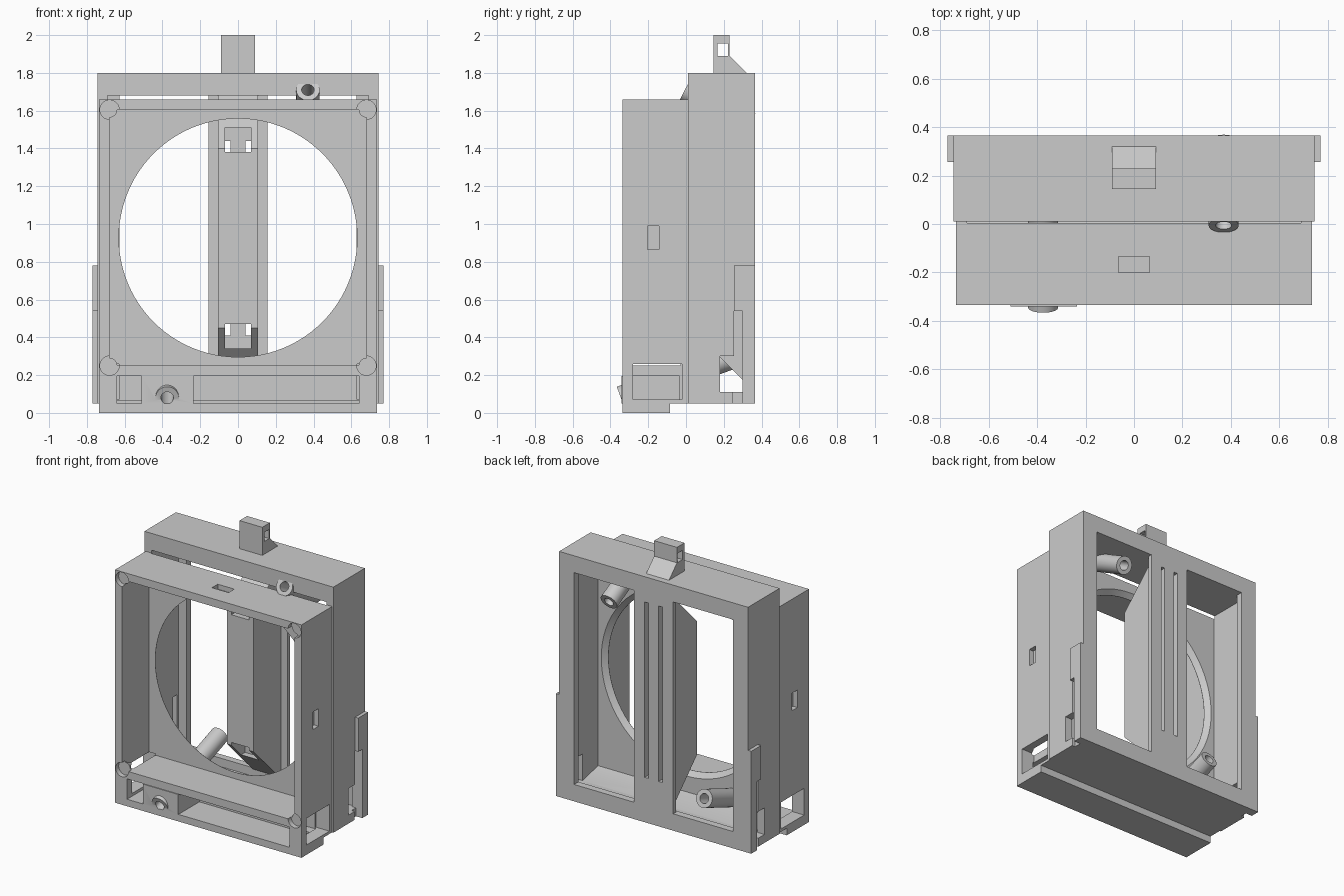
import bpy, bmesh, math
from mathutils import Vector

if "Cube" in bpy.data.objects:
    bpy.data.objects.remove(bpy.data.objects["Cube"])

grey = bpy.data.materials.new("plain grey")
grey.diffuse_color = (0.6, 0.6, 0.6, 1)
grey.use_nodes = True
grey.node_tree.nodes["Principled BSDF"].inputs["Base Color"].default_value = grey.diffuse_color


def finish(name, bm):
    bmesh.ops.recalc_face_normals(bm, faces=bm.faces)
    me = bpy.data.meshes.new(name)
    bm.to_mesh(me)
    bm.free()
    me.materials.append(grey)
    ob = bpy.data.objects.new(name, me)
    bpy.context.collection.objects.link(ob)
    return ob


def loft(name, ring_a, ring_b):
    """Closed solid between two rings of points."""
    bm = bmesh.new()
    a = [bm.verts.new(p) for p in ring_a]
    b = [bm.verts.new(p) for p in ring_b]
    bm.faces.new(a)
    bm.faces.new(b)
    n = len(a)
    for i in range(n):
        bm.faces.new((a[i], a[(i + 1) % n], b[(i + 1) % n], b[i]))
    return finish(name, bm)


def side_prism(name, x0, x1, pts):
    """Extrude a (y, z) profile along x."""
    return loft(name, [(x0, y, z) for y, z in pts], [(x1, y, z) for y, z in pts])


def box(name, x0, x1, y0, y1, z0, z1):
    return side_prism(name, x0, x1, [(y0, z0), (y1, z0), (y1, z1), (y0, z1)])


def rod(name, start, end, r, r2=None, n=32):
    s, e = Vector(start), Vector(end)
    d = (e - s).normalized()
    u = Vector((1, 0, 0))
    v = d.cross(u)
    ring = [u * math.cos(t) + v * math.sin(t)
            for t in (2 * math.pi * i / n for i in range(n))]
    return loft(name, [s + p * r for p in ring], [e + p * (r2 or r) for p in ring])


def combine(target, tool, op):
    m = target.modifiers.new("bool", 'BOOLEAN')
    m.operation, m.solver, m.object = op, 'EXACT', tool
    bpy.context.view_layer.update()
    me = bpy.data.meshes.new_from_object(
        target.evaluated_get(bpy.context.evaluated_depsgraph_get()))
    target.modifiers.clear()
    target.data = me
    bpy.data.objects.remove(tool)


def cut(tool):
    combine(body, tool, 'DIFFERENCE')


def add(tool):
    combine(body, tool, 'UNION')


# Stepped housing: front half and taller, wider rear half
body = side_prism("housing", -0.735, 0.735,
                  [(-0.335, 0), (-0.085, 0), (-0.085, 0.05), (0.1, 0.05),
                   (0.1, 1.66), (-0.335, 1.66)])
add(box("rear_half", -0.745, 0.745, 0.01, 0.365, 0.05, 1.8))

# Front recess with round corner sockets backed by tapered posts
cut(box("recess", -0.68, 0.68, -0.5, -0.03, 0.25, 1.605))
for sx in (-1, 1):
    for z in (0.25, 1.605):
        x = sx * 0.68
        add(rod("corner_post", (x, -0.32, z), (x, -0.22, z), 0.05, 0.005))
        cut(rod("socket", (x, -0.5, z), (x, -0.30, z), 0.051))

# Rear cavity behind a framed window, and the flared round opening
cut(side_prism("cavity", -0.69, 0.69,
               [(0.005, 0.15), (0.18, 0.11), (0.315, 0.11),
                (0.315, 1.68), (0.005, 1.68)]))
cut(box("rear_window", -0.627, 0.627, 0.3, 0.5, 0.17, 1.68))
cut(rod("round_opening", (0, -0.2, 0.927), (0, 0.2, 0.927), 0.631, n=96))
cut(rod("opening_flare", (0, -0.028, 0.927), (0, 0.03, 0.927), 0.631, 0.69, n=96))

# Lower compartments open to the front and sides
for x0, x1 in ((-0.235, 0.64), (-0.64, -0.51)):
    cut(box("bay", x0, x1, -0.5, -0.1, 0.05, 0.195))
    cut(box("bay_rear", x0, x1, -0.2, -0.035, 0.065, 0.195))
add(box("front_pad", -0.51, -0.235, -0.341, -0.3, 0.05, 0.195))

for sx in (-1, 1):
    def mirrored_box(name, xa, xb, *rest):
        return box(name, *sorted((sx * xa, sx * xb)), *rest)
    cut(mirrored_box("side_port", 0.63, 0.9, -0.28, -0.02, 0.07, 0.26))
    cut(mirrored_box("latch_pocket", 0.7, 0.9, -0.205, -0.143, 0.865, 0.99))
    # Side rail, with its slot and mouth
    x0, x1 = sorted((sx * 0.73, sx * 0.77))
    add(side_prism("side_rail", x0, x1,
                   [(0.3, 0.05), (0.365, 0.05), (0.365, 0.78), (0.255, 0.78),
                    (0.255, 0.54), (0.3, 0.54)]))
    cut(side_prism("side_mouth", sx * 0.6, sx * 0.9,
                   [(0.18, 0.11), (0.3, 0.11), (0.3, 0.54), (0.255, 0.54),
                    (0.255, 0.3), (0.18, 0.3)]))
    cut(mirrored_box("rail_foot_groove", 0.72, 0.9, 0.25, 0.3, 0.0, 0.12))
cut(box("top_pocket", -0.065, 0.065, -0.2, -0.135, 1.625, 1.8))

# Central strip across the window, with a slant-ended beam in front of it
add(box("strip", -0.155, 0.155, 0.335, 0.365, 0.12, 1.72))
add(side_prism("beam", -0.105, 0.105,
               [(0.025, 0.45), (0.35, 0.125), (0.35, 1.725), (0.025, 1.4)]))
for sx in (-1, 1):
    x0, x1 = sorted((sx * 0.04, sx * 0.07))
    cut(box("beam_groove", x0, x1, 0.2, 0.5, 0.37, 1.62))
    for z0 in (0.41, 1.38):
        cut(box("beam_through", x0, x1, 0.0, 0.3, z0, z0 + 0.06))
for z0 in (0.34, 1.38):
    cut(box("beam_notch", -0.07, 0.07, 0.0, 0.18, z0, z0 + 0.13))

# Slanted screw tubes
tubes = [((0.37, -0.006, 1.71), (0.37, 0.34, 1.53)),
         ((-0.375, -0.345, 0.08), (-0.375, 0.33, 0.325))]
for s, e in tubes:
    add(rod("screw_tube", s, e, 0.062))
cut(box("shelf_trim", -0.5, -0.25, -0.3, -0.03, 0.25, 0.32))
for s, e in tubes:
    s, e = Vector(s), Vector(e)
    d = (e - s).normalized() * 0.1
    cut(rod("screw_bore", s - d, e + d, 0.033))

# Top clip with eyelet
clip = side_prism("top_clip", -0.09, 0.09,
                  [(0.145, 1.75), (0.32, 1.75), (0.32, 1.8), (0.23, 1.89),
                   (0.23, 2.0), (0.145, 2.0)])
combine(clip, box("eyelet", -0.2, 0.2, 0.168, 0.223, 1.89, 1.955), 'DIFFERENCE')
add(clip)

# Crisp edges with smooth round walls
bpy.context.view_layer.objects.active = body
body.select_set(True)
bpy.ops.object.shade_smooth_by_angle(angle=math.radians(25))
